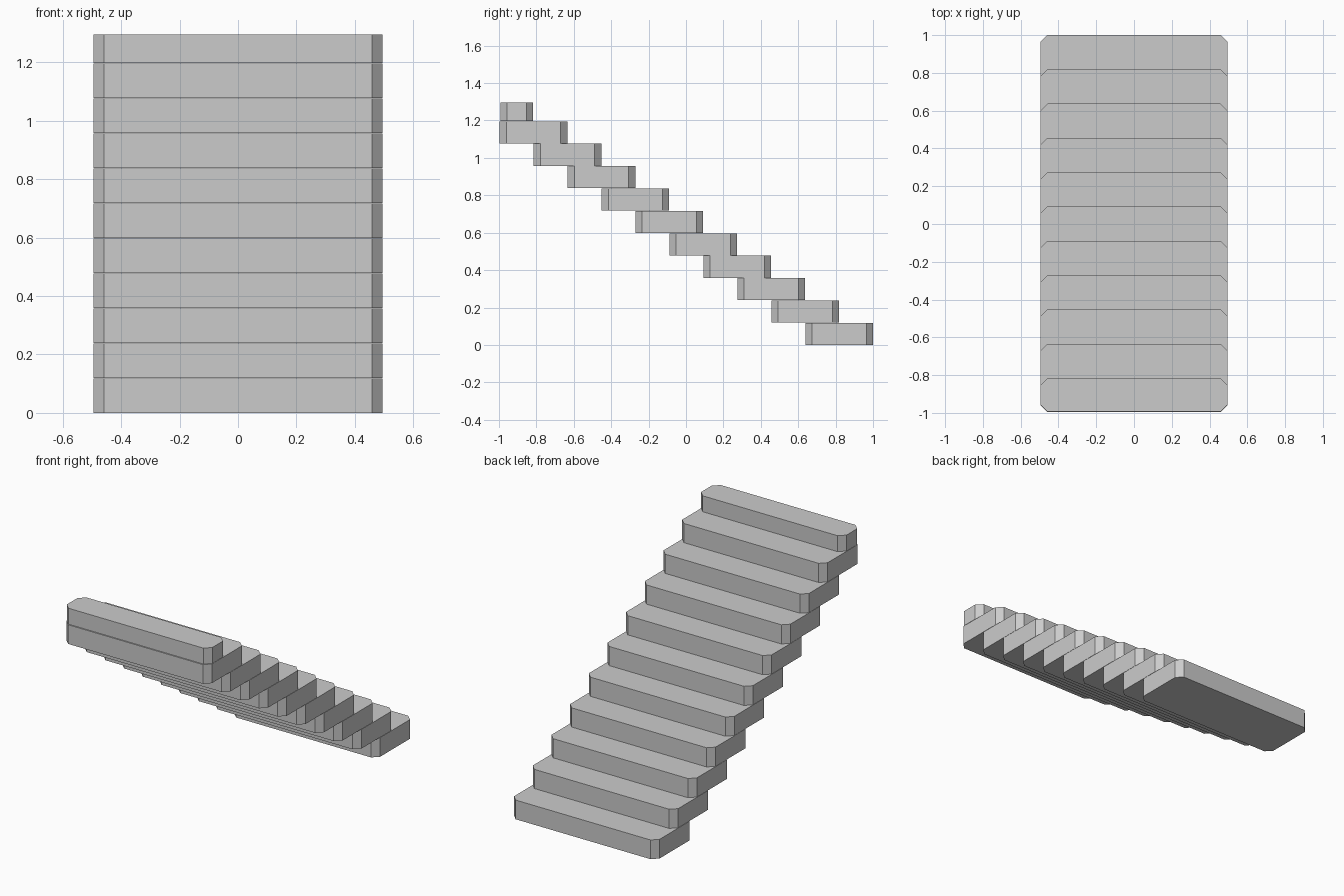
import bpy
import bmesh

cube = bpy.data.objects.get("Cube")
if cube:
    bpy.data.objects.remove(cube, do_unlink=True)

# Single stone colour
stone = bpy.data.materials.new("grey stone")
stone.use_nodes = True
colour = (0.6, 0.6, 0.6, 1)
stone.diffuse_color = colour
stone.node_tree.nodes["Principled BSDF"].inputs["Base Color"].default_value = colour

HALF_WIDTH = 0.495
CHAMFER = 0.036
STEPS = 11
RUN = 0.1816
RISE = 0.1197
DEPTH = 0.362


def make_slab(name, y_front, y_back, z_low, z_high):
    """Slab with chamfered vertical corners."""
    w, c = HALF_WIDTH, CHAMFER
    outline = [(-w + c, y_front), (w - c, y_front), (w, y_front + c), (w, y_back - c),
               (w - c, y_back), (-w + c, y_back), (-w, y_back - c), (-w, y_front + c)]
    bm = bmesh.new()
    base = bm.faces.new([bm.verts.new((x, y, z_low)) for x, y in outline])
    top = bmesh.ops.extrude_face_region(bm, geom=[base])["geom"]
    verts = [v for v in top if isinstance(v, bmesh.types.BMVert)]
    bmesh.ops.translate(bm, verts=verts, vec=(0, 0, z_high - z_low))
    bmesh.ops.recalc_face_normals(bm, faces=bm.faces)
    mesh = bpy.data.meshes.new(name)
    bm.to_mesh(mesh)
    bm.free()
    mesh.materials.append(stone)
    obj = bpy.data.objects.new(name, mesh)
    bpy.context.collection.objects.link(obj)


# Overlapping treads climbing from the back to the front
for i in range(STEPS - 1):
    back = 1 - i * RUN
    make_slab(f"step_{i + 1}", max(back - DEPTH, -1), back, i * RISE, i * RISE + 0.118)

# Shallow slab finishing the flight
top_z = (STEPS - 1) * RISE
make_slab("top_step", -0.992, -0.818, top_z, 1.295)
